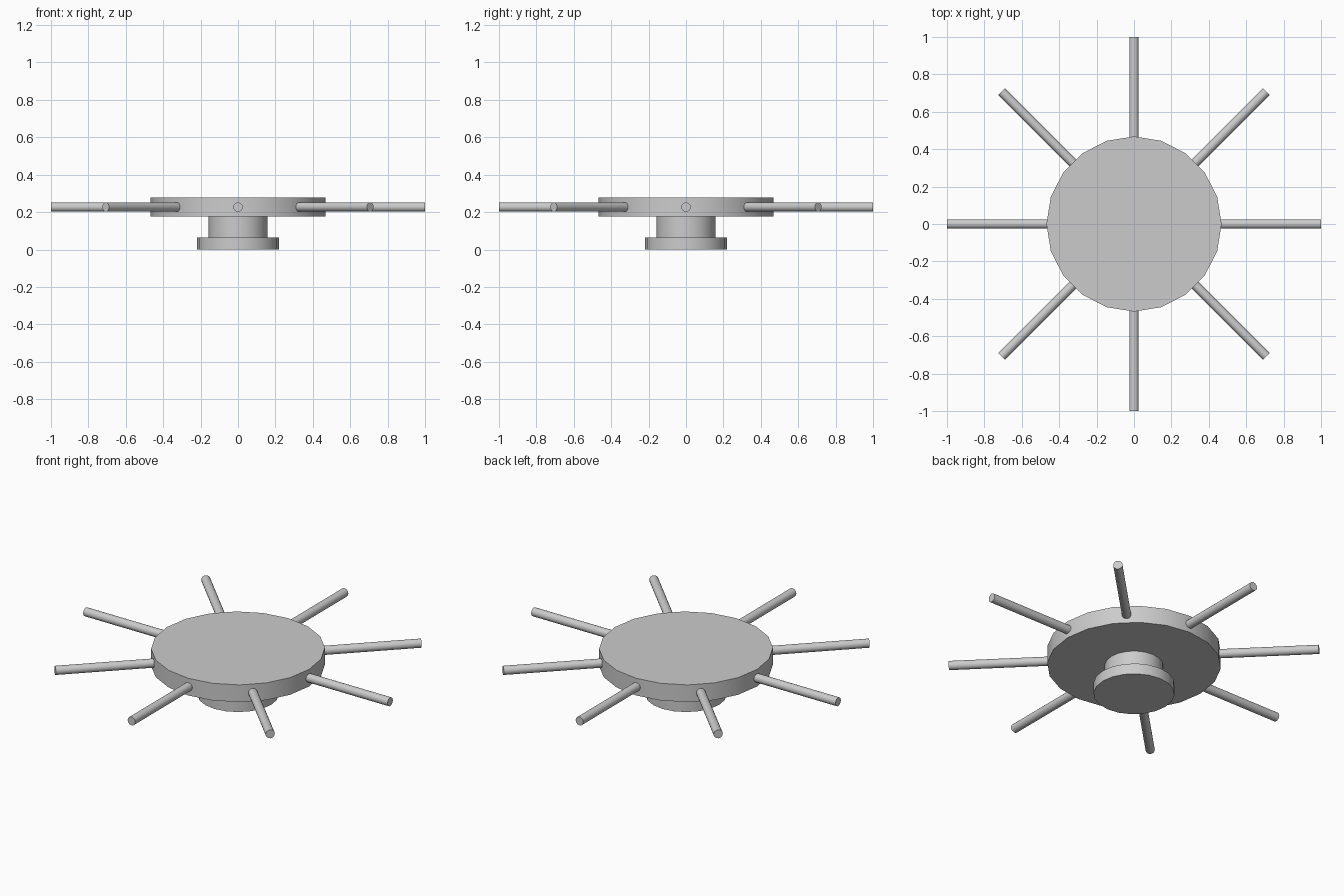
import bpy
from math import cos, sin, pi

if "Cube" in bpy.data.objects:
    bpy.data.objects.remove(bpy.data.objects["Cube"])


def cylinder(name, radius, depth, location, sides=20, rotation=(0, 0, 0)):
    bpy.ops.mesh.primitive_cylinder_add(vertices=sides, radius=radius, depth=depth,
                                        location=location, rotation=rotation)
    obj = bpy.context.object
    obj.name = name
    bpy.ops.object.shade_smooth_by_angle()
    return obj


def upright(name, radius, bottom, top):
    return cylinder(name, radius, top - bottom, (0, 0, (bottom + top) / 2))


# Stacked body: foot, neck and wide disc
upright("foot", 0.218, 0.0, 0.064)
upright("neck", 0.158, 0.064, 0.176)
upright("disc", 0.468, 0.176, 0.278)

# Eight round spokes radiating from the disc rim
INNER, OUTER = 0.44, 1.0
mid = (INNER + OUTER) / 2
for i in range(8):
    a = i * pi / 4
    cylinder(f"spoke_{i + 1}", 0.025, OUTER - INNER,
             (mid * cos(a), mid * sin(a), 0.227), rotation=(0, pi / 2, a))
